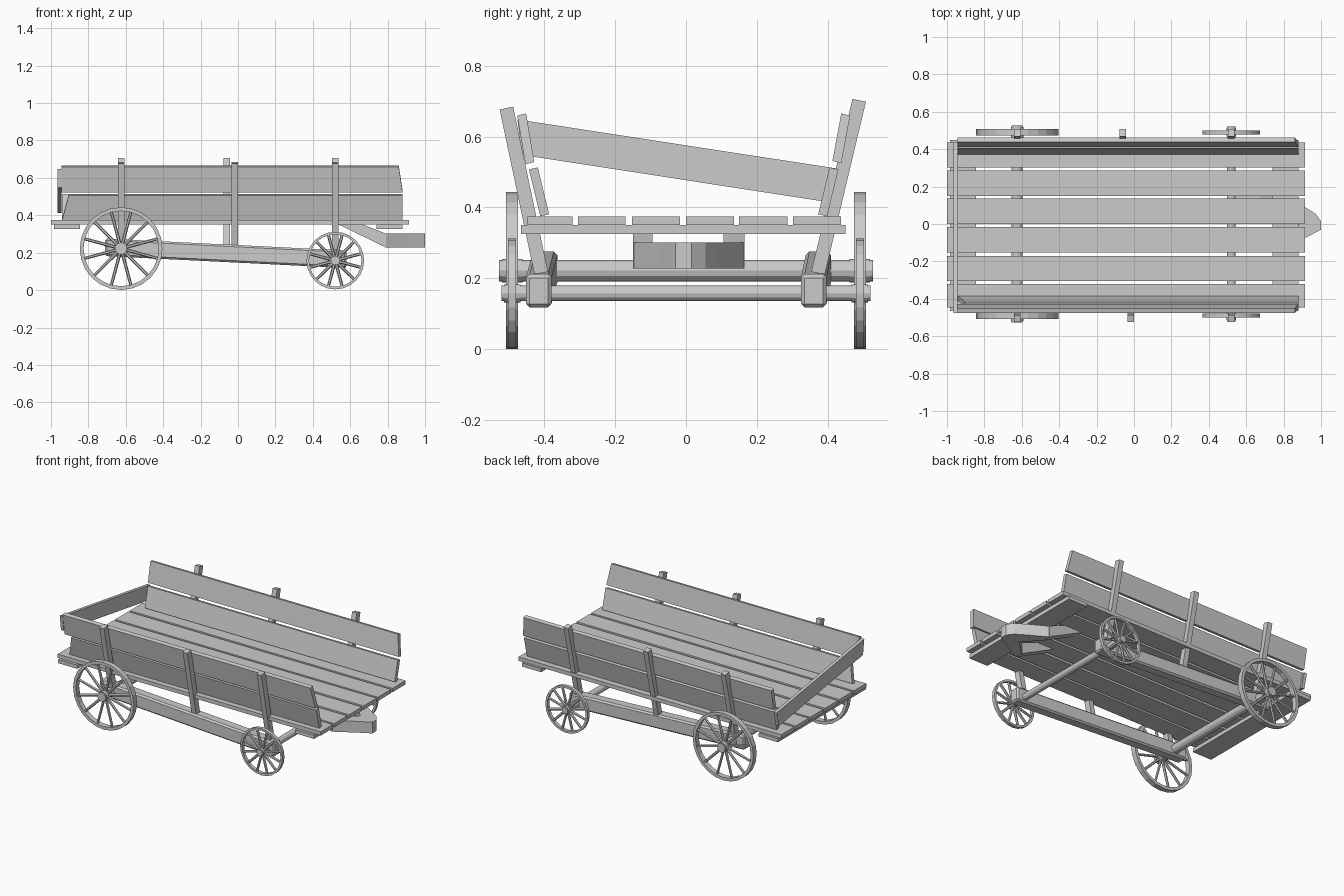
import bpy, bmesh
from math import sin, cos, pi
from mathutils import Vector, Matrix

if "Cube" in bpy.data.objects:
    bpy.data.objects.remove(bpy.data.objects["Cube"])


def finish(name, bm):
    bmesh.ops.recalc_face_normals(bm, faces=bm.faces)
    me = bpy.data.meshes.new(name)
    bm.to_mesh(me)
    bm.free()
    ob = bpy.data.objects.new(name, me)
    bpy.context.collection.objects.link(ob)
    return ob


def loft(name, a, b):
    """Solid between two matching outlines."""
    bm = bmesh.new()
    va, vb = [bm.verts.new(p) for p in a], [bm.verts.new(p) for p in b]
    n = len(a)
    bm.faces.new(va)
    bm.faces.new(vb[::-1])
    for i in range(n):
        j = (i + 1) % n
        bm.faces.new((va[i], va[j], vb[j], vb[i]))
    return finish(name, bm)


def box(name, x0, x1, y0, y1, z0, z1):
    ring = [(y0, z0), (y1, z0), (y1, z1), (y0, z1)]
    return loft(name, [(x0, *p) for p in ring], [(x1, *p) for p in ring])


def rod(bm, p, q, r1, r2, sides):
    p, q = Vector(p), Vector(q)
    d = q - p
    m = Matrix.Translation((p + q) / 2) @ d.to_track_quat('Z', 'Y').to_matrix().to_4x4()
    bmesh.ops.create_cone(bm, cap_ends=True, segments=sides, radius1=r1,
                          radius2=r2, depth=d.length, matrix=m)


def wheel(name, x, y, z, r, rim, half, hub, spokes=12, segs=24):
    bm = bmesh.new()
    # rim
    rings = []
    for i in range(segs):
        a = 2 * pi * i / segs
        rings.append([bm.verts.new((x + k * cos(a), y + s, z + k * sin(a)))
                      for k, s in ((r, -half), (r, half), (r - rim, half), (r - rim, -half))])
    for i in range(segs):
        a, b = rings[i], rings[(i + 1) % segs]
        for j in range(4):
            k = (j + 1) % 4
            bm.faces.new((a[j], a[k], b[k], b[j]))
    # spokes
    for i in range(spokes):
        a = 2 * pi * (i + 0.5) / spokes
        d = Vector((cos(a), 0, sin(a)))
        c = Vector((x, y, z))
        rod(bm, c + d * hub * 0.7, c + d * (r - rim * 0.6), 0.009, 0.008, 6)
    # hub
    rod(bm, (x, y - half - 0.012, z), (x, y + half + 0.012, z), hub, hub, 12)
    return finish(name, bm)


# floor planks
planks = [(-.447, -.32), (-.305, -.17), (-.152, -.017), (0, .135), (.15, .286), (.302, .437)]
for i, (y0, y1) in enumerate(planks):
    box(f"floor_plank_{i + 1}", -1.0, .915, y0, y1, .35, .375)

# cross beams under the floor
box("rear_cross_beam", -.985, -.845, -.465, .45, .326, .35)
box("front_cross_beam", .74, .88, -.465, .45, .326, .35)

# axles and wheels
for label, x, z, r, rim, half, ar, length in (
        ("rear", -.625, .222, .221, .02, .017, .03, .527),
        ("front", .52, .158, .154, .014, .011, .022, .52)):
    bm = bmesh.new()
    rod(bm, (x, -length, z), (x, length, z), ar, ar, 12)
    finish(label + "_axle", bm)
    for side, s in (("right", -1), ("left", 1)):
        wheel(f"{label}_wheel_{side}", x, s * .49, z, r, rim, half, ar + .003)

# sloping chassis beams
for side, yb, yf in (("right", -.398, -.415), ("left", .373, .36)):
    def section(x, y, z, w=.036, h=.047):
        return [(x, y - w, z - h), (x, y + w, z - h), (x, y + w, z + h), (x, y - w, z + h)]
    ob = loft("chassis_beam_" + side, section(-.71, yb, .229), section(.58, yf, .165))
    bev = ob.modifiers.new("bevel", 'BEVEL')
    bev.width = .01
    bev.segments = 1

# leaning posts: x, top height
for side, top_y, top_z, low_y, low_z, xs in (
        ("right", -.506, .68, -.408, .215, (-.625, -.018, .52)),
        ("left", .488, .702, .372, .215, (-.625, -.06, .52))):
    for i, x in enumerate(xs):
        def quad(y, z, tilt):
            return [(x - .017, y - .019, z - tilt), (x + .017, y - .019, z - tilt),
                    (x + .017, y + .019, z + tilt), (x - .017, y + .019, z + tilt)]
        t = .004 if side == "right" else -.004
        loft(f"{side}_post_{i + 1}", quad(low_y, low_z, t), quad(top_y, top_z, t))

# side boards: inner-to-outer profile lean, with slightly skewed ends
boards = (
    ("right_upper_board", -.44, .525, -.463, .662, -.945, -.945, .88, .86),
    ("right_lower_board", -.398, .378, -.43, .51, -.94, -.905, .88, .88),
    ("left_upper_board", .425, .528, .45, .662, -.945, -.945, .88, .86),
    ("left_lower_board", .385, .378, .417, .51, -.94, -.94, .88, .88))
for name, yb, zb, yt, zt, xb0, xt0, xb1, xt1 in boards:
    h, k = .0125, .003 if yb < 0 else -.003
    loft(name,
         [(xb0, yb - h, zb - k), (xb0, yb + h, zb + k), (xt0, yt + h, zt + k), (xt0, yt - h, zt - k)],
         [(xb1, yb - h, zb - k), (xb1, yb + h, zb + k), (xt1, yt + h, zt + k), (xt1, yt - h, zt - k)])

# slanted tail board
tail = [(-.462, .548), (.415, .413), (.437, .508), (-.475, .648)]
loft("tail_board", [(-.966, *p) for p in tail], [(-.945, *p) for p in tail])

# hitch: V-shaped nose and two arms rising to the floor
nose = [(.785, -.15), (.915, -.075), (1.0, -.03), (1.0, .015), (.97, .055), (.915, .09),
        (.785, .165), (.785, .105), (.89, .005), (.785, -.095)]
loft("hitch_nose", [(*p, .228) for p in nose], [(*p, .302) for p in nose])
for side, y0, y1 in (("right", -.15, -.095), ("left", .105, .165)):
    prof = [(.79, .228), (.79, .302), (.67, .35), (.54, .35)]
    loft("hitch_arm_" + side, [(x, y0, z) for x, z in prof], [(x, y1, z) for x, z in prof])
